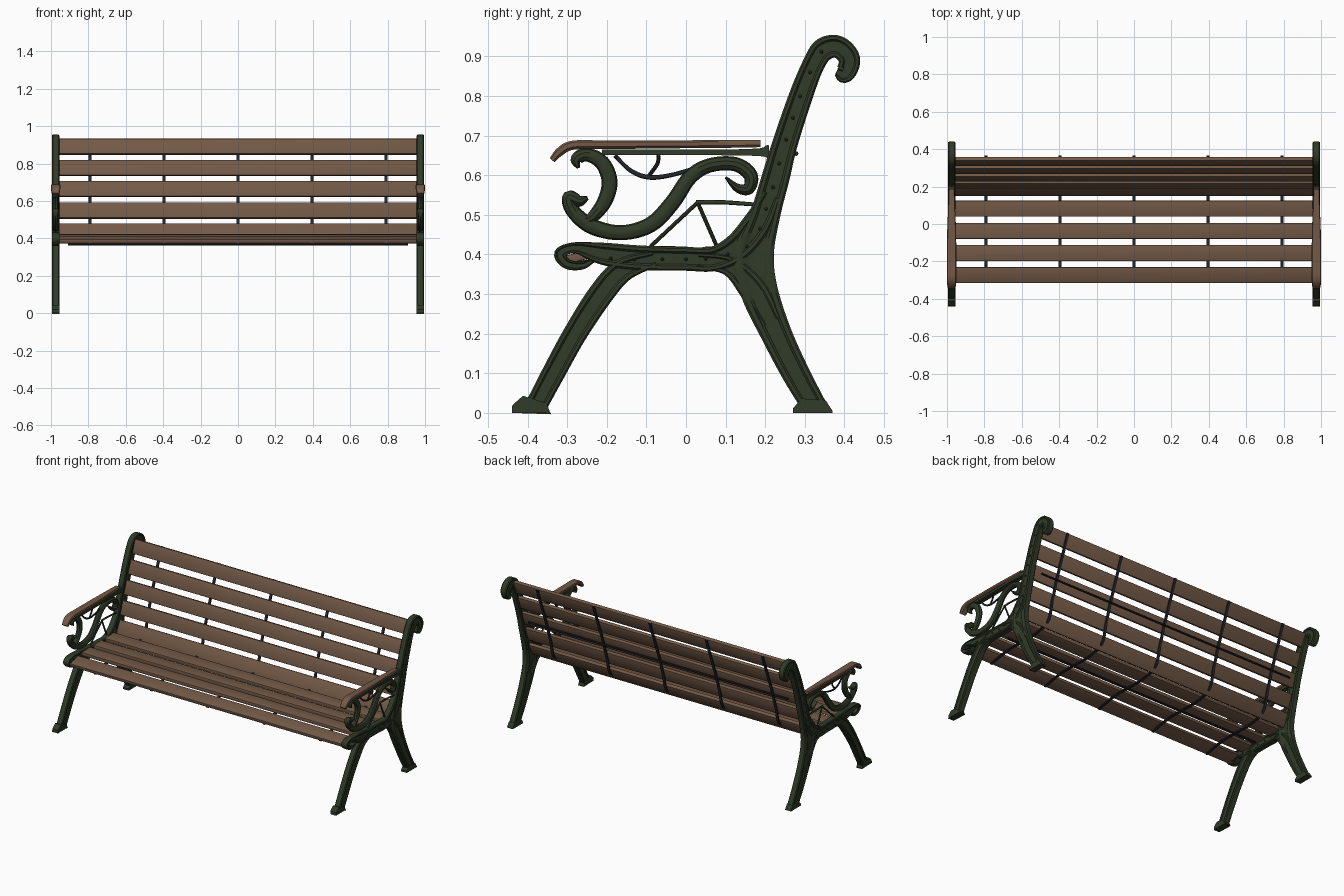
import bpy, bmesh, math
from mathutils import Vector, Matrix

if "Cube" in bpy.data.objects:
    bpy.data.objects.remove(bpy.data.objects["Cube"])


def material(name, rgb, rough=0.6):
    m = bpy.data.materials.new(name)
    m.use_nodes = True
    m.diffuse_color = (*rgb, 1)
    node = m.node_tree.nodes["Principled BSDF"]
    node.inputs["Base Color"].default_value = (*rgb, 1)
    node.inputs["Roughness"].default_value = rough
    return m


WOOD = material("brown wood", (0.17, 0.10, 0.062))
GREEN = material("dark green iron", (0.03, 0.043, 0.021))
STEEL = material("black steel", (0.018, 0.019, 0.024))

# cross-sections: (fraction of half width, fraction of half depth)
half = [(-1, .75), (-.85, 1), (-.6, 1), (-.45, .75), (.45, .75), (.6, 1), (.85, 1), (1, .75)]
RIBBED = half + [(-u, -v) for u, v in half]
ROUND = [(math.cos(i * math.pi / 5), math.sin(i * math.pi / 5)) for i in range(10)]
FLAT = [(-1, -1), (-1, 1), (1, 1), (1, -1)]
SOFT = [(-1, .85), (-.6, 1), (.4, 1), (1, .7), (1, -.7), (.4, -1), (-.6, -1), (-1, -.85)]


def finish(name, bm, mat, smooth=True):
    bmesh.ops.recalc_face_normals(bm, faces=bm.faces)
    mesh = bpy.data.meshes.new(name)
    bm.to_mesh(mesh)
    bm.free()
    mesh.materials.append(mat)
    ob = bpy.data.objects.new(name, mesh)
    bpy.context.collection.objects.link(ob)
    if smooth:
        bpy.ops.object.select_all(action='DESELECT')
        ob.select_set(True)
        bpy.context.view_layer.objects.active = ob
        bpy.ops.object.shade_smooth_by_angle(angle=math.radians(35))
    return ob


def spline(points, steps):
    """Smooth curve through the points; every component is interpolated."""
    p = [Vector(q) for q in points]
    if len(p) == 2:
        return p
    p = [2 * p[0] - p[1]] + p + [2 * p[-1] - p[-2]]
    out = []
    for a, b, c, d in zip(p, p[1:], p[2:], p[3:]):
        for i in range(steps):
            t = i / steps
            out.append((2 * b + (c - a) * t + (2 * a - 5 * b + 4 * c - d) * t * t
                        + (3 * b - a - 3 * c + d) * t ** 3) / 2)
    return out + [p[-2]]


def ribbon(name, points, x, depth, profile, mat, steps=6):
    """Loft a cross-section along (y, z, width[, half depth]) in the side plane."""
    path = spline(points, steps)
    bm = bmesh.new()
    rings = []
    for i, q in enumerate(path):
        t = path[min(i + 1, len(path) - 1)] - path[max(i - 1, 0)]
        ny, nz = Vector((t[1], -t[0])).normalized()
        d = q[3] if len(q) > 3 else depth
        rings.append([bm.verts.new((x + v * d, q[0] + ny * u * q[2] / 2, q[1] + nz * u * q[2] / 2))
                      for u, v in profile])
    n = len(profile)
    for r, s in zip(rings, rings[1:]):
        for k in range(n):
            bm.faces.new((r[k], r[(k + 1) % n], s[(k + 1) % n], s[k]))
    bm.faces.new(rings[0])
    bm.faces.new(rings[-1])
    return finish(name, bm, mat)


def rod(name, y, z, length):
    bm = bmesh.new()
    bmesh.ops.create_cone(bm, cap_ends=True, segments=10, radius1=.006, radius2=.006, depth=length,
                          matrix=Matrix.Translation((0, y, z)) @ Matrix.Rotation(math.pi / 2, 4, 'Y'))
    finish(name, bm, STEEL)


def slat(name, y, z, tilt):
    bm = bmesh.new()
    bmesh.ops.create_cube(bm, size=1, matrix=Matrix.Translation((0, y, z))
                          @ Matrix.Rotation(math.radians(tilt), 4, 'X')
                          @ Matrix.Diagonal((1.92, .086, .022, 1)))
    bmesh.ops.bevel(bm, geom=bm.edges[:], offset=.004, segments=2, affect='EDGES', profile=.5)
    finish(name, bm, WOOD)


# cast iron end frames
BACK = [(.325, .015, .062), (.277, .10, .07), (.228, .20, .078), (.184, .31, .095), (.172, .40, .10),
        (.20, .50, .076), (.228, .60, .07), (.25, .68, .064), (.29, .80, .06), (.322, .88, .056),
        (.348, .918, .06), (.385, .924, .056), (.413, .893, .054), (.40, .856, .048), (.38, .862, .02)]
FRONT_LEG = [(-.38, .015, .055), (-.335, .10, .058), (-.28, .20, .06), (-.215, .30, .064), (-.16, .36, .06),
             (-.08, .39, .04)]
RAIL = [(-.235, .385, .012), (-.262, .372, .02), (-.30, .376, .026), (-.318, .402, .03), (-.28, .417, .028),
        (-.21, .402, .056), (-.12, .392, .062), (0, .389, .06), (.07, .389, .062), (.13, .42, .07),
        (.18, .48, .07), (.215, .55, .05)]
BRACE = [(.215, .23, .06), (.17, .31, .07), (.11, .37, .05), (.03, .385, .04)]

# decorative scrolls under the armrest
UPPER_SCROLL = [(-.272, .618, .008), (-.277, .64, .03), (-.25, .652, .034), (-.212, .632, .038),
                (-.193, .585, .04), (-.205, .535, .038), (-.235, .495, .03), (-.255, .485, .02)]
LOWER_SCROLL = [(-.248, .543, .01), (-.27, .535, .03), (-.295, .545, .034), (-.287, .512, .036),
                (-.24, .472, .04), (-.165, .455, .038), (-.09, .475, .04), (-.035, .53, .04),
                (.01, .595, .038), (.06, .625, .036), (.125, .628, .036), (.163, .60, .036),
                (.158, .566, .03), (.13, .568, .022), (.10, .595, .006)]

# thin rods within the arm
STAYS = [[(-.18, .65, .01), (-.14, .612, .011), (-.095, .595, .012), (-.04, .6, .011), (.03, .62, .01)],
         [(-.07, .655, .01), (-.072, .63, .01), (-.095, .597, .01)],
         [(-.09, .42, .01), (.028, .53, .01)],
         [(.025, .532, .012), (.09, .532, .011), (.19, .525, .01)],
         [(.03, .53, .01), (.078, .42, .01)]]

ARMREST = [(-.338, .638, .016, .02), (-.318, .66, .022, .024), (-.285, .676, .023, .025),
           (-.2, .677, .022, .025), (-.05, .678, .02, .024), (.08, .679, .02, .019), (.188, .68, .018, .015)]

RIVETS = [(-.19, .39), (-.13, .388), (-.06, .388), (0, .388), (.05, .39), (.105, .40), (.153, .42),
          (.187, .465), (.202, .515), (.22, .57), (.235, .63), (.253, .69), (.27, .745), (.288, .80),
          (.313, .86), (.342, .912)]

for side, x in (("left", .975), ("right", -.975)):
    for part, pts, depth in (("back_post", BACK, .02), ("front_leg", FRONT_LEG, .0195),
                             ("seat_rail", RAIL, .0198), ("rear_brace", BRACE, .0185)):
        ribbon(f"{side}_{part}", pts, x, depth, RIBBED, GREEN)
    for part, y0, y1 in (("front_foot", -.39, -.382), ("rear_foot", .32, .322)):
        ribbon(f"{side}_{part}", [(y0, 0, .10), (y0, .008, .10), (y1, .034, .062)], x, .02, FLAT, GREEN, 1)
    ribbon(f"{side}_upper_scroll", UPPER_SCROLL, x, .017, ROUND, GREEN)
    ribbon(f"{side}_lower_scroll", LOWER_SCROLL, x, .018, ROUND, GREEN)
    ribbon(f"{side}_arm_bar", [(-.212, .658, .014), (.15, .658, .016), (.21, .66, .035)], x, .016, FLAT, GREEN, 4)
    ribbon(f"{side}_armrest", ARMREST, x, .025, SOFT, WOOD)
    for i, pts in enumerate(STAYS):
        ribbon(f"{side}_stay_{i + 1}", pts, x, .005, ROUND, STEEL if i < 2 else GREEN)
    bm = bmesh.new()
    for y, z in RIVETS:
        bmesh.ops.create_uvsphere(bm, u_segments=10, v_segments=8, radius=.007,
                                  matrix=Matrix.Translation((x, y, z)) @ Matrix.Diagonal((3, 1, 1, 1)))
    finish(f"{side}_rivets", bm, GREEN)

# seat and back slats: (y, z, tilt)
SLATS = [(-.272, .394, 14), (-.155, .411, 2), (-.037, .41, -1), (.083, .411, 4),
         (.178, .438, 62), (.213, .548, 72), (.25, .663, 71), (.292, .776, 70), (.335, .89, 70)]
for i, (y, z, a) in enumerate(SLATS):
    slat(f"seat_slat_{i + 1}" if i < 4 else f"back_slat_{i - 3}", y, z, a)

# steel straps following the underside of the slats
STRAP = []
for y, z, a in SLATS:
    r = math.radians(a)
    STRAP.append((y + .014 * math.sin(r), z - .014 * math.cos(r), .007))
STRAP = [(-.308, .371, .007)] + STRAP + [(.363, .925, .007)]
for i in range(5):
    ribbon(f"strap_{i + 1}", STRAP, (i - 2) * .395, .008, FLAT, STEEL)

# long tie rods under the seat and behind the back
rod("seat_tie_rod", -.02, .368, 1.82)
rod("back_tie_rod", .278, .655, 1.82)
